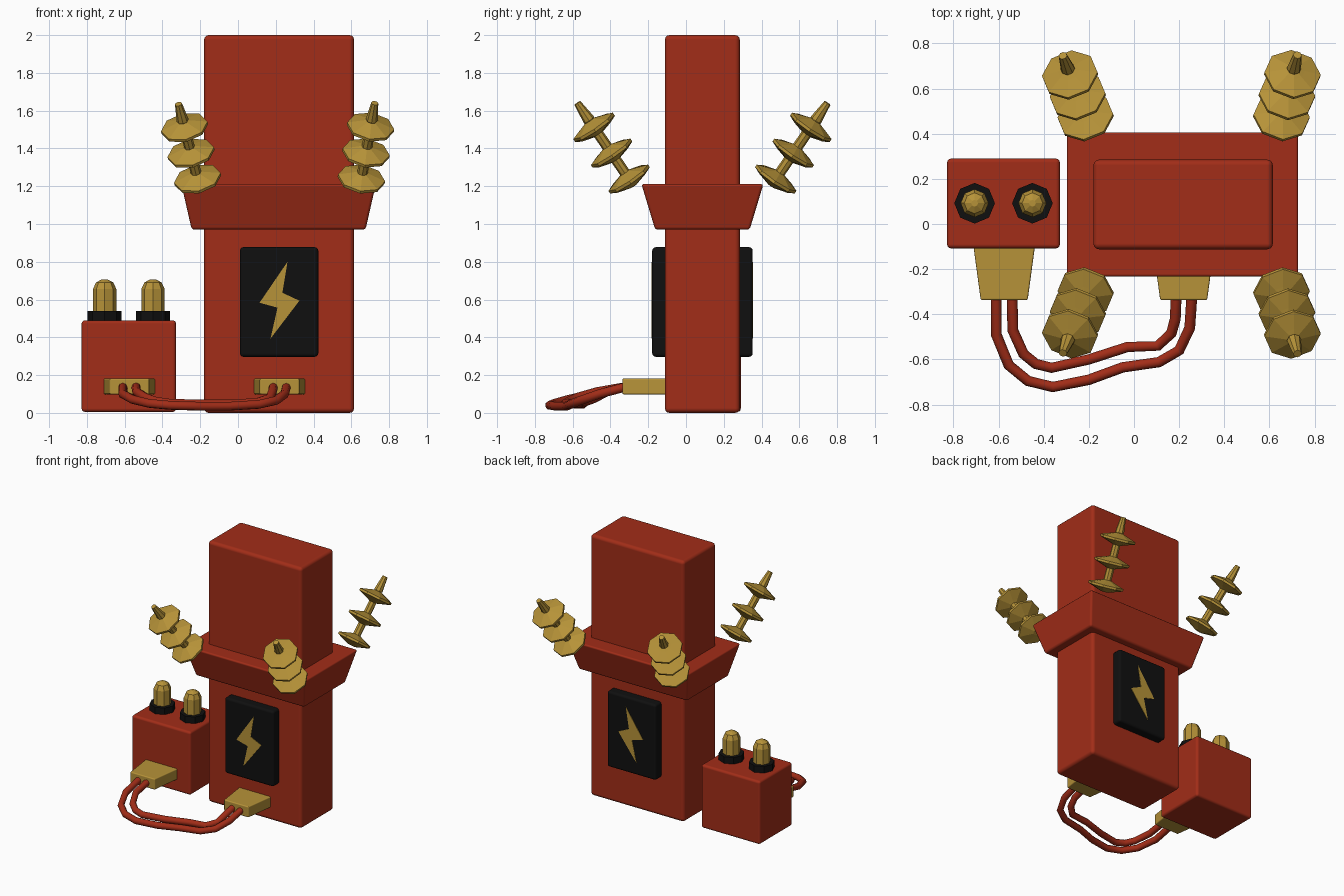
import bpy, bmesh, math
from mathutils import Vector

if "Cube" in bpy.data.objects:
    bpy.data.objects.remove(bpy.data.objects["Cube"])


def material(name, rgb):
    m = bpy.data.materials.new(name)
    m.diffuse_color = (*rgb, 1)
    m.use_nodes = True
    m.node_tree.nodes["Principled BSDF"].inputs["Base Color"].default_value = m.diffuse_color
    return m


RED = material("red_paint", (0.36, 0.026, 0.009))
GOLD = material("brass", (0.47, 0.29, 0.04))
BLACK = material("black", (0.005, 0.005, 0.005))
CX, CY = 0.215, 0.087  # centre of the main column


def finish(name, bm, mat, bevel=0.0):
    bmesh.ops.recalc_face_normals(bm, faces=bm.faces)
    me = bpy.data.meshes.new(name)
    bm.to_mesh(me)
    bm.free()
    ob = bpy.data.objects.new(name, me)
    bpy.context.collection.objects.link(ob)
    me.materials.append(mat)
    if bevel:
        mod = ob.modifiers.new("bevel", 'BEVEL')
        mod.width, mod.segments = bevel, 3
        mod.limit_method = 'NONE'
        me.shade_smooth()
        mod.harden_normals = True
    return ob


def loft(name, a, b, mat, bevel=0.0):
    """Solid between two matching outlines."""
    bm = bmesh.new()
    va = [bm.verts.new(p) for p in a]
    vb = [bm.verts.new(p) for p in b]
    bm.faces.new(va)
    bm.faces.new(vb)
    n = len(a)
    for i in range(n):
        j = (i + 1) % n
        bm.faces.new((va[i], va[j], vb[j], vb[i]))
    return finish(name, bm, mat, bevel)


def rect(x0, x1, y0, y1, z):
    return [(x0, y0, z), (x1, y0, z), (x1, y1, z), (x0, y1, z)]


def box(name, x0, x1, y0, y1, z0, z1, mat, bevel):
    return loft(name, rect(x0, x1, y0, y1, z0), rect(x0, x1, y0, y1, z1), mat, bevel)


def lathe(name, profile, base, axis, mat, sides=8):
    """Flat-faced turned shape from (radius, height) pairs along an axis."""
    bm = bmesh.new()
    rot = Vector((0, 0, 1)).rotation_difference(Vector(axis).normalized())
    rings = []
    for r, h in profile:
        ring = []
        for i in range(sides):
            a = 2 * math.pi * i / sides
            p = Vector((r * math.cos(a), r * math.sin(a), h))
            ring.append(bm.verts.new(Vector(base) + rot @ p))
        rings.append(ring)
    for lo, hi in zip(rings, rings[1:]):
        for i in range(sides):
            j = (i + 1) % sides
            bm.faces.new((lo[i], lo[j], hi[j], hi[i]))
    bm.faces.new(rings[0])
    bm.faces.new(rings[-1])
    return finish(name, bm, mat)


# Main column and flared collar
box("main_column", -0.18, 0.615, -0.112, 0.285, 0, 2, RED, 0.025)
loft("collar", rect(CX - 0.46, CX + 0.46, CY - 0.25, CY + 0.25, 0.97),
     rect(CX - 0.515, CX + 0.515, CY - 0.323, CY + 0.323, 1.212), RED, 0.015)

# Panels with bolt emblems, mirrored front to back
bolt = [(0.262, 0.80), (0.114, 0.583), (0.209, 0.557),
        (0.172, 0.393), (0.325, 0.594), (0.235, 0.636)]
for side, s in (("front", -1), ("back", 1)):
    ys = sorted((CY + s * 0.15, CY + s * 0.266))
    box(side + "_panel", 0.01, 0.425, *ys, 0.297, 0.877, BLACK, 0.018)
    loft(side + "_bolt", [(x, CY + s * 0.255, z) for x, z in bolt],
         [(x, CY + s * 0.269, z) for x, z in bolt], GOLD)

# Side box with two terminals
box("side_box", -0.828, -0.328, -0.108, 0.29, 0.005, 0.49, RED, 0.018)
for i, x in enumerate((-0.706, -0.45)):
    lathe(f"terminal_base_{i}", [(0.09, 0.48), (0.09, 0.54)], (x, CY + 0.005, 0), (0, 0, 1), BLACK)
    lathe(f"terminal_{i}", [(0.062, 0.5), (0.062, 0.655), (0.046, 0.69), (0.015, 0.707)],
          (x, CY + 0.005, 0), (0, 0, 1), GOLD)

# Insulators: rod with three lens-shaped discs and a tapered tip
profile = []
for k in range(3):
    h = k * 0.168
    profile += [(0.028, h - 0.042), (0.05, h - 0.034), (0.126, h - 0.008),
                (0.126, h + 0.008), (0.05, h + 0.034), (0.028, h + 0.042)]
profile += [(0.032, 0.385), (0.019, 0.492)]
for xname, x0, dx in (("left", -0.214, -0.101), ("right", 0.653, 0.07)):
    for yname, s in (("front", -1), ("back", 1)):
        lathe(f"{yname}_{xname}_insulator", profile, (x0, CY + s * 0.388, 1.238),
              (dx, s * 0.27, 0.397), GOLD)

# Tapered cable plugs
for i, x in enumerate((-0.575, 0.22)):
    outlines = []
    for w, y in ((0.136, -0.10), (0.104, -0.337)):
        outlines.append([(x - w, y, 0.098), (x + w, y, 0.098), (x + w, y, 0.182), (x - w, y, 0.182)])
    loft(f"cable_plug_{i}", *outlines, GOLD, 0.008)

# Two drooping cables
outer = [(-0.61, -0.31), (-0.61, -0.49), (-0.555, -0.625), (-0.47, -0.695), (-0.36, -0.722),
         (-0.2, -0.69), (-0.05, -0.635), (0.11, -0.612), (0.2, -0.56), (0.247, -0.46), (0.257, -0.31)]
inner = [(-0.54, -0.31), (-0.537, -0.47), (-0.49, -0.575), (-0.435, -0.62), (-0.365, -0.637),
         (-0.2, -0.60), (-0.03, -0.545), (0.105, -0.54), (0.165, -0.485), (0.183, -0.42), (0.187, -0.31)]
drop = [0.14, 0.1, 0.07, 0.05, 0.04, 0.035, 0.035, 0.045, 0.065, 0.1, 0.14]
for name, path, lift in (("outer_cable", outer, 0), ("inner_cable", inner, 0.012)):
    cu = bpy.data.curves.new(name, 'CURVE')
    cu.dimensions = '3D'
    cu.bevel_depth, cu.bevel_resolution = 0.024, 2
    sp = cu.splines.new('POLY')
    sp.points.add(len(path) - 1)
    for pt, (x, y), z in zip(sp.points, path, drop):
        pt.co = (x, y, z + (lift if z < 0.13 else 0), 1)
    sp.use_smooth = True
    cu.materials.append(RED)
    ob = bpy.data.objects.new(name, cu)
    bpy.context.collection.objects.link(ob)
    bpy.ops.object.select_all(action='DESELECT')
    ob.select_set(True)
    bpy.context.view_layer.objects.active = ob
    bpy.ops.object.convert(target='MESH')
